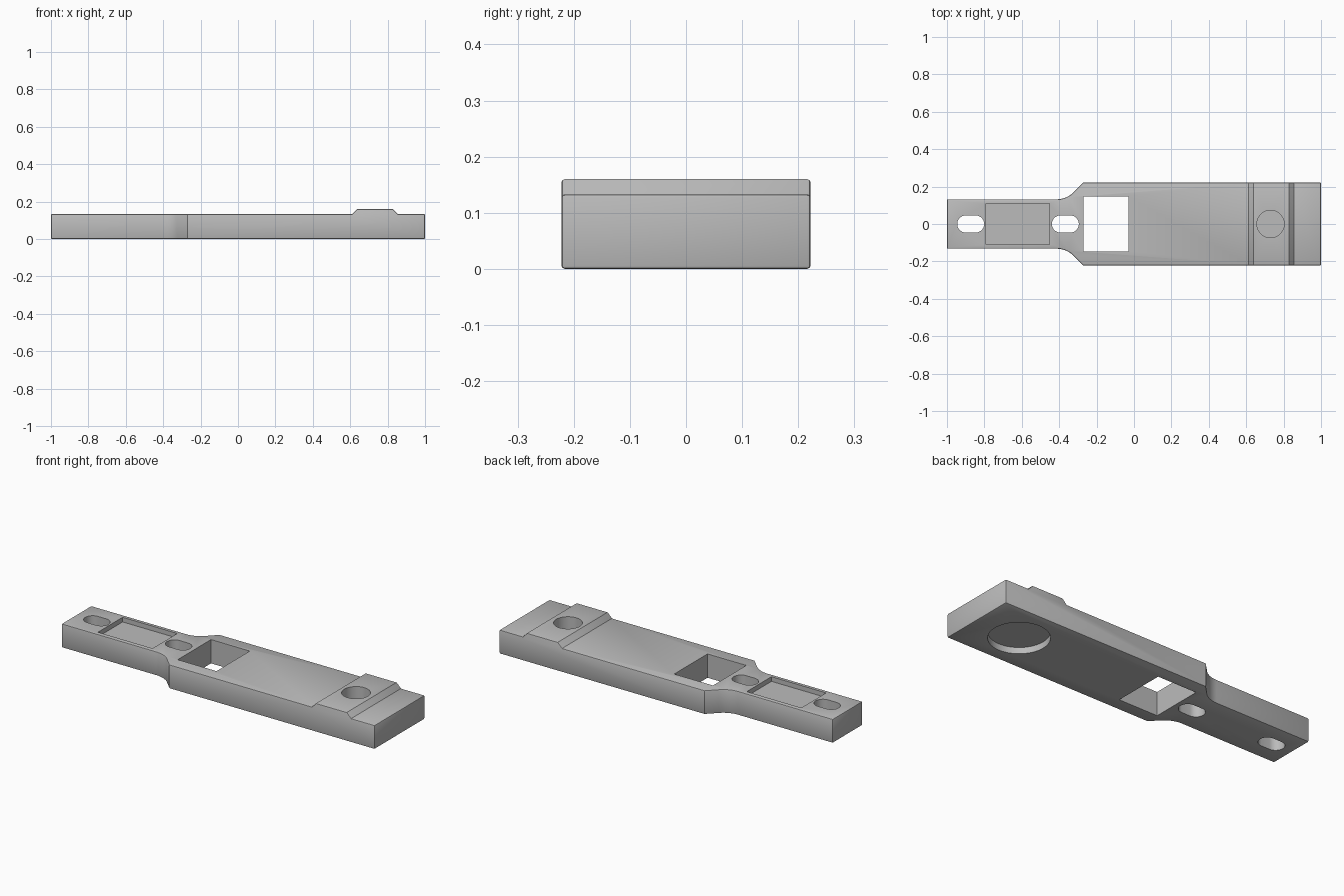
import bpy, bmesh
from math import sin, cos, pi, radians

cube = bpy.data.objects.get("Cube")
if cube:
    bpy.data.objects.remove(cube, do_unlink=True)

HEIGHT = 0.133
BUMP = 0.16
NARROW, WIDE = 0.132, 0.222


def prism(name, points, low, high, place=lambda a, b, c: (a, b, c)):
    """Extrude a 2D outline from low to high; place() maps to x, y, z."""
    bm = bmesh.new()
    face = bm.faces.new([bm.verts.new(place(a, b, low)) for a, b in points])
    top = bmesh.ops.extrude_face_region(bm, geom=[face])["geom"]
    for v in (g for g in top if isinstance(g, bmesh.types.BMVert)):
        end, start = place(0, 0, high), place(0, 0, low)
        v.co = [c + e - s for c, e, s in zip(v.co, end, start)]
    bmesh.ops.recalc_face_normals(bm, faces=bm.faces)
    mesh = bpy.data.meshes.new(name)
    bm.to_mesh(mesh)
    bm.free()
    obj = bpy.data.objects.new(name, mesh)
    bpy.context.collection.objects.link(obj)
    return obj


def rect(x0, x1, half):
    return [(x0, -half), (x1, -half), (x1, half), (x0, half)]


def slot(x, stretch, r, n=16):
    """Rounded outline: two half circles, stretched apart along x."""
    pts = []
    for side, start in ((1, -pi / 2), (-1, pi / 2)):
        for i in range(n + (1 if stretch else 0)):
            a = start + pi * i / n
            pts.append((x + side * stretch + r * cos(a), r * sin(a)))
    return pts


# Plan outline: narrow arm, concave shoulder, wide body
R = 0.13
shoulder = [(-0.414 + R * sin(radians(t)), NARROW + R - R * cos(radians(t)))
            for t in range(0, 46, 5)]
half = [(-1, NARROW)] + shoulder + [(-0.27, WIDE), (1, WIDE)]
plan = half + [(x, -y) for x, y in reversed(half)]
bar = prism("mounting_bar", plan, -0.1, 0.3)

# Side profile with the raised pad
side = [(-1.1, 0), (1.1, 0), (1.1, HEIGHT), (0.855, HEIGHT), (0.828, BUMP),
        (0.638, BUMP), (0.611, HEIGHT), (-1.1, HEIGHT)]
profile = prism("side_profile", side, -0.4, 0.4, lambda a, b, c: (a, c, b))

# Holes and pockets
cutters = [
    prism("outer_slot", slot(-0.873, 0.026, 0.046), -0.1, 0.3),
    prism("inner_slot", slot(-0.367, 0.026, 0.046), -0.1, 0.3),
    prism("label_pocket", rect(-0.79, -0.452, 0.109), HEIGHT - 0.026, 0.3),
    prism("window", rect(-0.27, -0.03, 0.147), -0.1, 0.3),
    prism("pad_hole", slot(0.73, 0, 0.073, 24), 0.055, 0.3),
    prism("underside_recess", slot(0.73, 0, 0.153, 32), -0.1, 0.035),
]

bpy.ops.object.select_all(action="DESELECT")
bpy.context.view_layer.objects.active = bar
bar.select_set(True)


def boolean(cutter, operation):
    mod = bar.modifiers.new(cutter.name, "BOOLEAN")
    mod.object = cutter
    mod.operation = operation
    mod.solver = "EXACT"
    bpy.ops.object.modifier_apply(modifier=mod.name)
    bpy.data.objects.remove(cutter, do_unlink=True)


boolean(profile, "INTERSECT")

# Slightly rounded outer edges
bevel = bar.modifiers.new("rounded_edges", "BEVEL")
bevel.width = 0.006
bevel.segments = 2
bevel.limit_method = "ANGLE"
bevel.angle_limit = radians(55)
bpy.ops.object.modifier_apply(modifier=bevel.name)

for cutter in cutters:
    boolean(cutter, "DIFFERENCE")

# Plain grey finish
grey = bpy.data.materials.new("plain_grey")
grey.use_nodes = True
colour = (0.5, 0.5, 0.5, 1)
grey.diffuse_color = colour
grey.node_tree.nodes["Principled BSDF"].inputs["Base Color"].default_value = colour
bar.data.materials.clear()
bar.data.materials.append(grey)
for poly in bar.data.polygons:
    poly.material_index = 0

bpy.ops.object.shade_smooth_by_angle(angle=radians(30))
